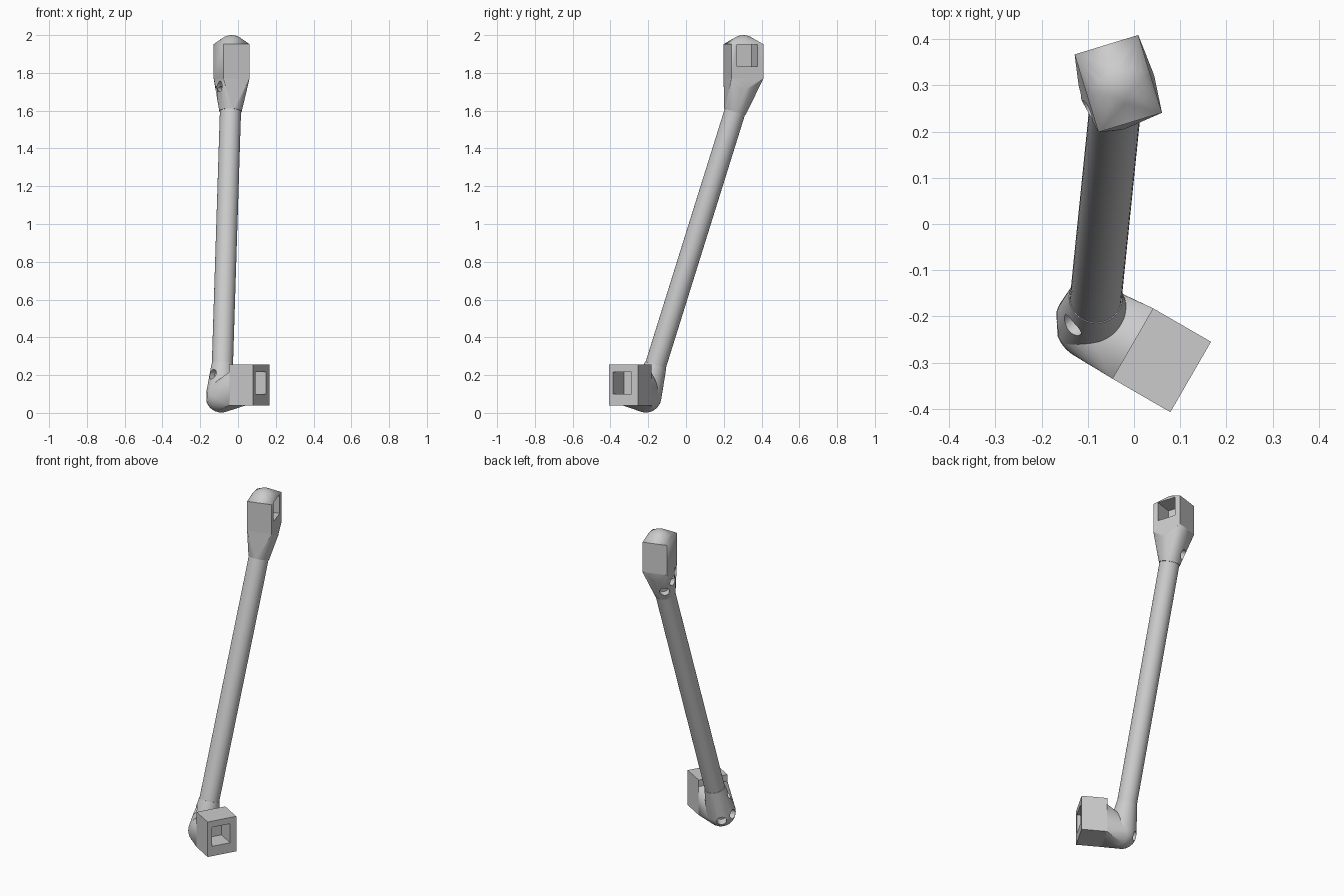
import bpy, bmesh, math
from mathutils import Vector, Matrix

if "Cube" in bpy.data.objects:
    bpy.data.objects.remove(bpy.data.objects["Cube"])

grey = bpy.data.materials.new("plain_grey")
grey.use_nodes = True
COLOUR = (0.6, 0.6, 0.6, 1)
grey.diffuse_color = COLOUR
grey.node_tree.nodes["Principled BSDF"].inputs["Base Color"].default_value = COLOUR

# Tube axis, running from the lower node to the upper node
LOW = Vector((-0.088, -0.213, 0.085))
HIGH = Vector((-0.036, 0.298, 1.72))
AXIS = (HIGH - LOW).normalized()


def on_axis(z):
    return LOW + AXIS * ((z - LOW.z) / AXIS.z)


def finish(name, bm):
    bmesh.ops.recalc_face_normals(bm, faces=bm.faces)
    mesh = bpy.data.meshes.new(name)
    bm.to_mesh(mesh)
    bm.free()
    mesh.materials.append(grey)
    obj = bpy.data.objects.new(name, mesh)
    bpy.context.scene.collection.objects.link(obj)
    return obj


def ring(centre, radius, normal, count=48):
    turn = Vector((0, 0, 1)).rotation_difference(normal)
    angles = [2 * math.pi * i / count for i in range(count)]
    return [centre + turn @ Vector((radius * math.cos(a), radius * math.sin(a), 0)) for a in angles]


def ball(centre, radius, low=-1.0, rows=16):
    points = []
    for i in range(rows + 1):
        h = math.sin(math.pi * (i / rows - 0.5))
        if h >= low:
            points += ring(centre + Vector((0, 0, radius * h)), radius * math.sqrt(max(0, 1 - h * h)) + 1e-5, Vector((0, 0, 1)))
    return points


def hull(name, points):
    bm = bmesh.new()
    for p in points:
        bm.verts.new(p)
    bmesh.ops.remove_doubles(bm, verts=bm.verts, dist=0.0002)
    out = bmesh.ops.convex_hull(bm, input=bm.verts)
    bmesh.ops.delete(bm, geom=[v for v in bm.verts if not v.link_faces], context='VERTS')
    bmesh.ops.dissolve_limit(bm, angle_limit=0.01, verts=bm.verts, edges=bm.edges)
    return finish(name, bm)


def box_points(centre, angle, depth, width, z0, z1):
    turn = Matrix.Rotation(math.radians(angle), 3, 'Z')
    return [centre + turn @ Vector((sx * depth / 2, sy * width / 2, 0)) + Vector((0, 0, z))
            for sx in (-1, 1) for sy in (-1, 1) for z in (z0, z1)]


def cut(obj, *cutters):
    for cutter in cutters:
        mod = obj.modifiers.new("cut", 'BOOLEAN')
        mod.operation, mod.solver, mod.object = 'DIFFERENCE', 'EXACT', cutter
        cutter.hide_render = True
    deps = bpy.context.evaluated_depsgraph_get()
    deps.update()
    mesh = bpy.data.meshes.new_from_object(obj.evaluated_get(deps))
    obj.modifiers.clear()
    obj.data = mesh


def screw_hole(z, azimuth, radius):
    # Short drill reaching from outside the collar towards the tube axis
    a = math.radians(azimuth)
    out = Vector((math.cos(a), math.sin(a), 0))
    out = (out - AXIS * out.dot(AXIS)).normalized()
    c = on_axis(z)
    return hull("hole_cutter", ring(c + out * 0.03, radius, out, 24) + ring(c + out * 0.14, radius, out, 24))


# Main tube
tube = hull("tube", ring(on_axis(0.12), 0.056, AXIS) + ring(on_axis(1.66), 0.056, AXIS))

# Lower socket block with a square pocket
low_centre, low_angle = Vector((0.06, -0.295, 0)), -30
low_dir = Vector((math.cos(math.radians(low_angle)), math.sin(math.radians(low_angle)), 0))
low_side = Vector((-low_dir.y, low_dir.x, 0))
low_block = hull("lower_socket", box_points(low_centre, low_angle, 0.145, 0.176, 0.04, 0.255))
low_pocket = hull("pocket_cutter", box_points(low_centre + low_dir * 0.072 - low_side * 0.006, low_angle, 0.23, 0.113, 0.1, 0.217))
cut(low_block, low_pocket)

# Lower rounded web and collar, joining the block to the tube
low_back = box_points(low_centre - low_dir * 0.0715, low_angle, 0.002, 0.176, 0.04, 0.215)
web = hull("lower_web", ball(LOW, 0.083) + low_back)
low_collar = hull("lower_collar", ball(LOW, 0.083) + ring(on_axis(0.255), 0.058, AXIS))

# Upper socket: block, domed cap and pocket
top_centre, top_angle = Vector((-0.034, 0.304, 0)), 17
top_dir = Vector((math.cos(math.radians(top_angle)), math.sin(math.radians(top_angle)), 0))
cap_centre = top_centre + Vector((0, 0, 1.917))
top_block = hull("upper_socket", box_points(top_centre, top_angle, 0.144, 0.176, 1.77, 1.952)
                 + ball(cap_centre, 0.083, 0.5))
top_side = Vector((-top_dir.y, top_dir.x, 0))
top_pocket = hull("pocket_cutter", box_points(top_centre + top_dir * 0.072 - top_side * 0.001, top_angle, 0.22, 0.115, 1.835, 1.951))
cut(top_block, top_pocket)

# Upper collar flaring from the tube to the block
top_collar = hull("upper_collar", ring(on_axis(1.595), 0.059, AXIS)
                  + ring(on_axis(1.72), 0.083, Vector((0, 0, 1)))
                  + box_points(top_centre, top_angle, 0.144, 0.176, 1.768, 1.771))

# Screw holes through both collars
low_holes = [screw_hole(z, a, 0.027) for z, a in ((0.19, 221), (0.085, 183), (0.08, 125))]
top_holes = [screw_hole(z, a, 0.028) for z, a in ((1.71, 224), (1.7, 180), (1.655, 130))]
for part in (low_collar, web):
    cut(part, *low_holes)
cut(top_collar, *top_holes)
cut(tube, *low_holes, *top_holes)
for helper in low_holes + top_holes + [low_pocket, top_pocket]:
    bpy.data.objects.remove(helper)

# Smooth the round surfaces and keep crisp edges
bpy.ops.object.select_all(action='DESELECT')
for part in (tube, web, low_collar, top_collar, low_block, top_block):
    part.select_set(True)
    bpy.context.view_layer.objects.active = part
bpy.ops.object.shade_smooth_by_angle(angle=math.radians(25))
